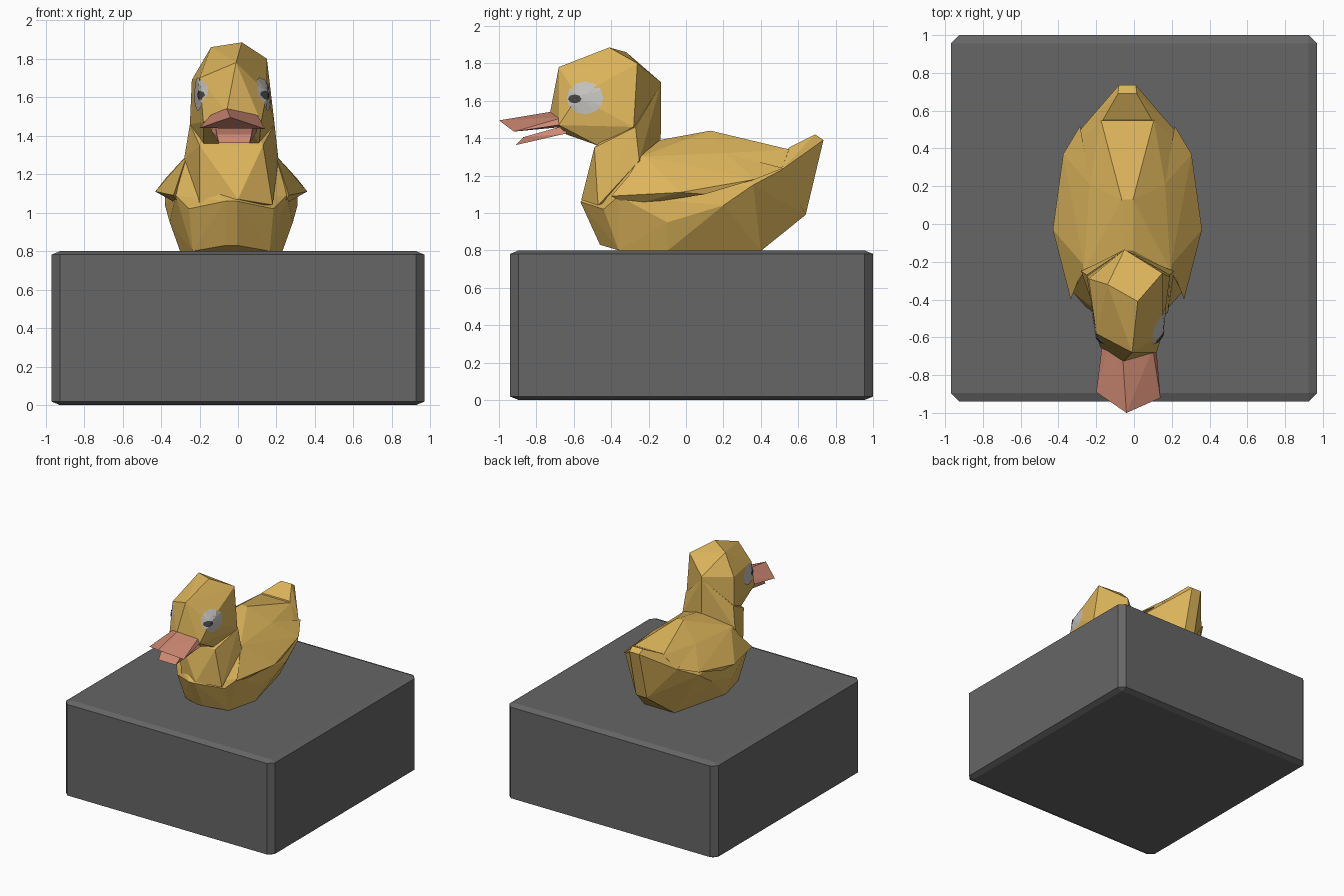
import bpy, bmesh, math
from mathutils import Vector
from mathutils.bvhtree import BVHTree

CX = -0.035  # centre line of the bird


def material(name, col):
    m = bpy.data.materials.new(name)
    m.diffuse_color = (*col, 1)
    return m


yellow = material("yellow", (0.72, 0.46, 0.105))
coral = material("coral", (0.62, 0.25, 0.17))
grey = material("dark grey", (0.133, 0.133, 0.133))
pale = material("pale grey", (0.55, 0.54, 0.52))
black = material("charcoal", (0.06, 0.06, 0.06))


def finish(bm, name, mat):
    me = bpy.data.meshes.new(name)
    bm.to_mesh(me)
    me.materials.append(mat)
    ob = bpy.data.objects.new(name, me)
    bpy.context.collection.objects.link(ob)
    return ob


def hull(name, pts, mat):
    """Faceted solid wrapped round a few corner points."""
    bm = bmesh.new()
    for p in pts:
        bm.verts.new(p)
    res = bmesh.ops.convex_hull(bm, input=bm.verts[:])
    junk = [g for g in set(res["geom_interior"] + res["geom_unused"])
            if isinstance(g, bmesh.types.BMVert)]
    bmesh.ops.delete(bm, geom=junk, context='VERTS')
    bmesh.ops.recalc_face_normals(bm, faces=bm.faces[:])
    tree = BVHTree.FromBMesh(bm)
    finish(bm, name, mat)
    bm.free()
    return tree


def both(pts):
    return [(CX + s * x, y, z) for x, y, z in pts for s in (-1, 1)]


# plinth: bevelled cube squashed in height
bm = bmesh.new()
bmesh.ops.create_cube(bm, size=1.94)
bmesh.ops.bevel(bm, geom=bm.edges[:], offset=0.045, segments=1, affect='EDGES')
for v in bm.verts:
    v.co = (v.co.x, v.co.y + 0.03, (v.co.z / 1.94 + 0.5) * 0.8)
finish(bm, "plinth", grey)
bm.free()

# body
hull("body", both([
    (0.03, -0.565, 1.06), (0.22, -0.44, 1.02), (0.03, -0.46, 0.83),
    (0.20, -0.36, 0.80), (0.265, -0.10, 0.797), (0.14, 0.40, 0.797),
    (0.32, -0.10, 0.95), (0.345, 0.20, 1.04), (0.29, -0.36, 1.09),
    (0.16, 0.46, 0.97), (0.04, 0.64, 0.99), (0.24, 0.51, 1.23),
    (0.34, 0.36, 1.15), (0.20, 0.21, 1.32), (0.03, 0.13, 1.44),
    (0.14, 0.55, 1.34), (0.03, -0.14, 1.39), (0.23, -0.25, 1.30)]), yellow)

# wings: ledges standing out along each flank
for s, side in ((-1, "left"), (1, "right")):
    hull(side + "_wing", [(CX + s * x, y, z) for x, y, z in (
        (0.395, -0.03, 1.11), (0.30, -0.40, 1.09), (0.27, -0.30, 1.04),
        (0.37, 0.10, 1.10), (0.34, 0.37, 1.18), (0.25, 0.52, 1.24),
        (0.20, 0.21, 1.32), (0.23, -0.22, 1.30))], yellow)

# upturned tail
hull("tail", both([(0.045, 0.735, 1.39), (0.05, 0.69, 1.42), (0.13, 0.55, 1.35),
                   (0.24, 0.51, 1.23), (0.05, 0.64, 0.99)]), yellow)

# neck
hull("neck", [(-0.20, -0.48, 1.35), (0.13, -0.49, 1.35), (-0.25, -0.27, 1.46),
              (0.19, -0.27, 1.46), (-0.05, -0.137, 1.36), (-0.05, -0.137, 1.68),
              (-0.28, -0.25, 1.28), (0.21, -0.25, 1.28), (-0.20, -0.47, 1.04),
              (0.18, -0.47, 1.04), (0.0, -0.56, 1.07), (-0.05, -0.15, 1.2)], yellow)

# head
head = hull("head", [
    (0.02, -0.41, 1.885), (-0.14, -0.32, 1.86), (-0.05, -0.135, 1.70),
    (0.15, -0.26, 1.80), (-0.24, -0.29, 1.69), (-0.01, -0.68, 1.78),
    (-0.20, -0.58, 1.70), (0.15, -0.58, 1.62), (-0.25, -0.28, 1.46),
    (0.19, -0.28, 1.46), (-0.05, -0.135, 1.42), (-0.06, -0.73, 1.52),
    (-0.18, -0.65, 1.47), (0.12, -0.68, 1.47), (-0.12, -0.64, 1.42),
    (0.07, -0.64, 1.42), (-0.18, -0.47, 1.36), (0.11, -0.47, 1.36)], yellow)

# beak, upper and lower
hull("upper_beak", [(-0.04, -1.0, 1.495), (-0.20, -0.89, 1.44), (0.14, -0.92, 1.435),
                    (-0.06, -0.70, 1.545), (-0.17, -0.65, 1.47), (0.12, -0.68, 1.47),
                    (-0.03, -0.66, 1.46), (0.10, -0.66, 1.51), (-0.14, -0.66, 1.51)], coral)
hull("lower_beak", [(-0.10, -0.91, 1.363), (0.06, -0.91, 1.363), (-0.11, -0.87, 1.405),
                    (0.07, -0.87, 1.405), (-0.14, -0.64, 1.425), (0.10, -0.64, 1.425),
                    (-0.12, -0.64, 1.47), (0.08, -0.64, 1.47)], coral)


def eye_plate(name, s, y, z, ry, rz, lift, mat, rings=4, n=12):
    """Thin elliptical patch draped on the side of the head."""
    bm = bmesh.new()

    def drop(r, a):
        yy, zz = y + ry * r * math.cos(a), z + rz * r * math.sin(a)
        hit = head.ray_cast(Vector((s, yy, zz)), Vector((-s, 0, 0)))[0]
        x = hit.x if hit else CX + s * 0.15
        return bm.verts.new((x + s * lift, yy, zz))

    prev = [drop(0, 0)] * n
    for k in range(1, rings + 1):
        ring = [drop(k / rings, math.tau * i / n) for i in range(n)]
        for i in range(n):
            j = (i + 1) % n
            f = [prev[i], ring[i], ring[j]] + ([prev[j]] if k > 1 else [])
            bm.faces.new(f if s > 0 else f[::-1])
        prev = ring
    finish(bm, name, mat)
    bm.free()


# eyes and pupils
for s, side in ((-1, "left"), (1, "right")):
    eye_plate(side + "_eye", s, -0.54, 1.615, 0.098, 0.088, 0.005, pale)
    eye_plate(side + "_pupil", s, -0.595, 1.61, 0.036, 0.024, 0.009, black, 2, 8)
